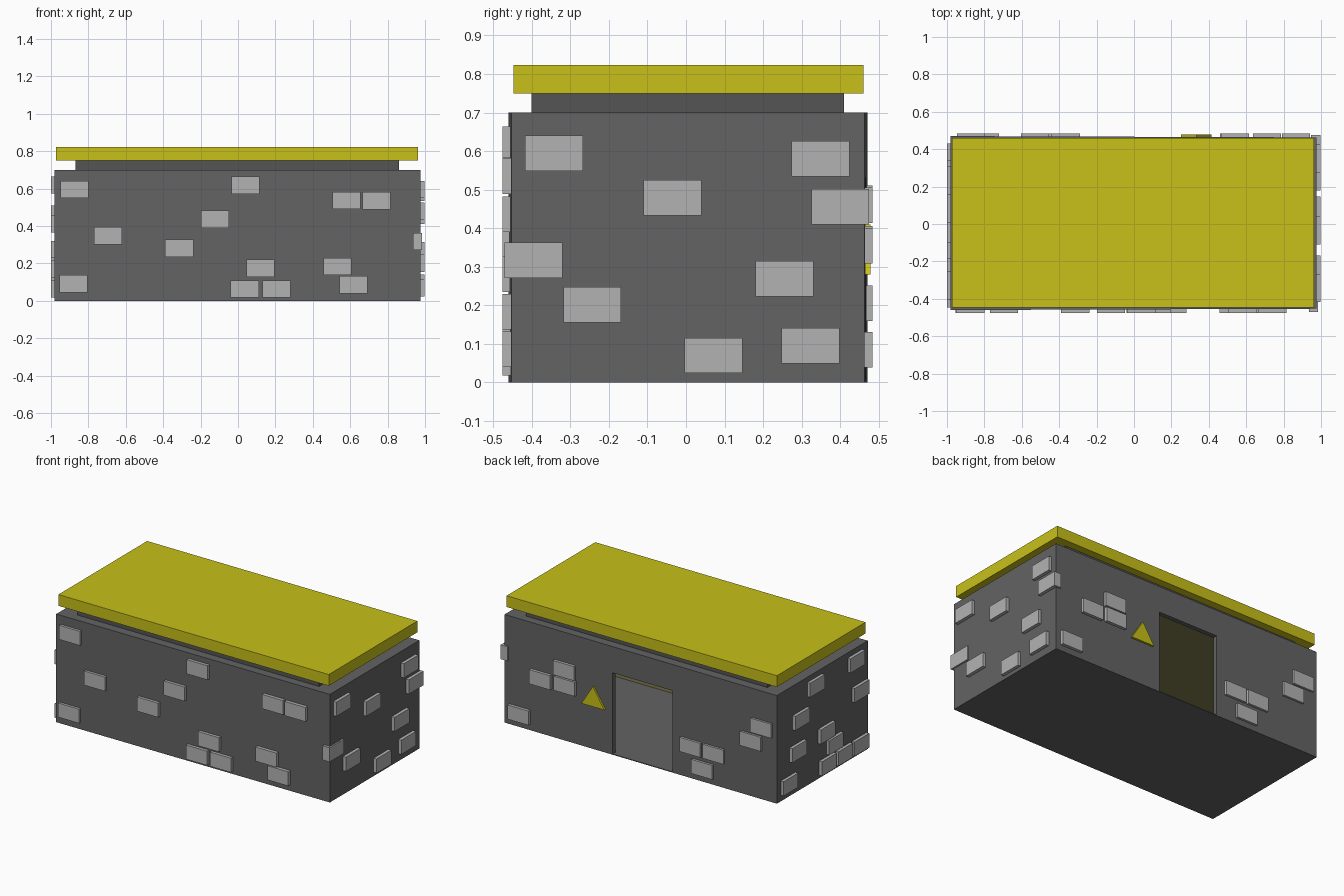
import bpy, bmesh

if "Cube" in bpy.data.objects:
    bpy.data.objects.remove(bpy.data.objects["Cube"])


def material(name, rgb):
    m = bpy.data.materials.new(name)
    m.diffuse_color = (*rgb, 1)
    m.use_nodes = True
    m.node_tree.nodes["Principled BSDF"].inputs["Base Color"].default_value = m.diffuse_color
    return m


YELLOW = material("yellow", (0.58, 0.53, 0.01))
STONE = material("dark_stone", (0.125, 0.125, 0.125))
TRIM = material("darker_trim", (0.09, 0.09, 0.09))
BRICK = material("light_brick", (0.45, 0.45, 0.45))
LINING = material("pale_yellow", (0.22, 0.21, 0.08))


def prism(name, outline, axis, lo, hi, mat=None):
    """Extrude a 2D outline along z (outline is x,y) or along y (outline is x,z)."""
    bm = bmesh.new()

    def point(u, v, w):
        return (u, v, w) if axis == "z" else (u, w, v)

    a = [bm.verts.new(point(u, v, lo)) for u, v in outline]
    b = [bm.verts.new(point(u, v, hi)) for u, v in outline]
    bm.faces.new(a)
    bm.faces.new(b)
    for i in range(len(a)):
        j = (i + 1) % len(a)
        bm.faces.new((a[i], a[j], b[j], b[i]))
    bmesh.ops.recalc_face_normals(bm, faces=bm.faces[:])
    me = bpy.data.meshes.new(name)
    bm.to_mesh(me)
    bm.free()
    ob = bpy.data.objects.new(name, me)
    bpy.context.collection.objects.link(ob)
    if mat:
        me.materials.append(mat)
    return ob


def box(name, x0, x1, y0, y1, z0, z1, mat=None):
    return prism(name, [(x0, y0), (x1, y0), (x1, y1), (x0, y1)], "z", z0, z1, mat)


def cut(target, cutter):
    mod = target.modifiers.new(cutter.name, "BOOLEAN")
    mod.operation = "DIFFERENCE"
    mod.solver = "EXACT"
    mod.object = cutter
    cutter.hide_render = True
    cutter.hide_viewport = True
    cutter.display_type = "WIRE"


# Hollow stone walls, very slightly narrower at the right end
walls = prism("walls", [(-0.98, -0.46), (0.975, -0.453), (0.975, 0.463), (-0.98, 0.47)],
              "z", 0, 0.70, STONE)
cut(walls, box("room_cutter", -0.95, 0.945, -0.43, 0.437, 0.005, 0.68))
cut(walls, box("door_cutter", -0.23, 0.20, 0.40, 0.60, 0.005, 0.53))

# Painted inner wall and ceiling seen through the doorway
box("inner_wall_lining", -0.95, 0.945, -0.432, -0.425, 0.004, 0.682, LINING)
box("ceiling_lining", -0.95, 0.945, -0.432, 0.438, 0.675, 0.682, LINING)

# Recessed neck and flat roof slab
box("roof_neck", -0.87, 0.86, -0.40, 0.41, 0.69, 0.75, TRIM)
box("roof_slab", -0.973, 0.963, -0.447, 0.46, 0.75, 0.823, YELLOW)

# Triangular sign beside the door
prism("triangle_sign", [(0.25, 0.28), (0.415, 0.28), (0.333, 0.41)], "y", 0.45, 0.478, YELLOW)

# Protruding bricks: (position along wall, height)
W, H = 0.075, 0.046
front = [(-.875, .596), (-.696, .348), (-.88, .091), (-.314, .281), (-.124, .436),
         (.041, .618), (.121, .174), (.036, .064), (.207, .064), (.533, .184),
         (.618, .086), (.581, .537), (.741, .535)]
back = [(.71, .355), (.54, .46), (.535, .36), (.865, .085), (-.365, .205),
        (-.53, .205), (-.45, .085), (-.872, .465), (-.798, .36)]
right = [(-.342, .595), (-.035, .479), (.349, .58), (.40, .456), (-.395, .317),
         (-.243, .201), (.255, .269), (.071, .07), (.323, .095)]
left = [(.355, .086), (.265, .266), (.234, .463), (.083, .62), (-.038, .065),
        (-.205, .065), (-.372, .065), (-.027, .275), (-.11, .172), (-.33, .62),
        (-.372, .412)]

for i, (x, z) in enumerate(front):
    box(f"front_brick_{i}", x - W, x + W, -0.476, -0.44, z - H, z + H, BRICK)
for i, (x, z) in enumerate(back):
    box(f"back_brick_{i}", x - W, x + W, 0.45, 0.483, z - H, z + H, BRICK)
for i, (y, z) in enumerate(right):
    # the brick on the front corner sits a little deeper than the rest
    out = 0.985 if y == -.395 else 0.996
    box(f"right_brick_{i}", out - 0.049, out, y - W, y + W, z - H, z + H, BRICK)
for i, (y, z) in enumerate(left):
    box(f"left_brick_{i}", -1.0, -0.96, y - W, y + W, z - H, z + H, BRICK)
